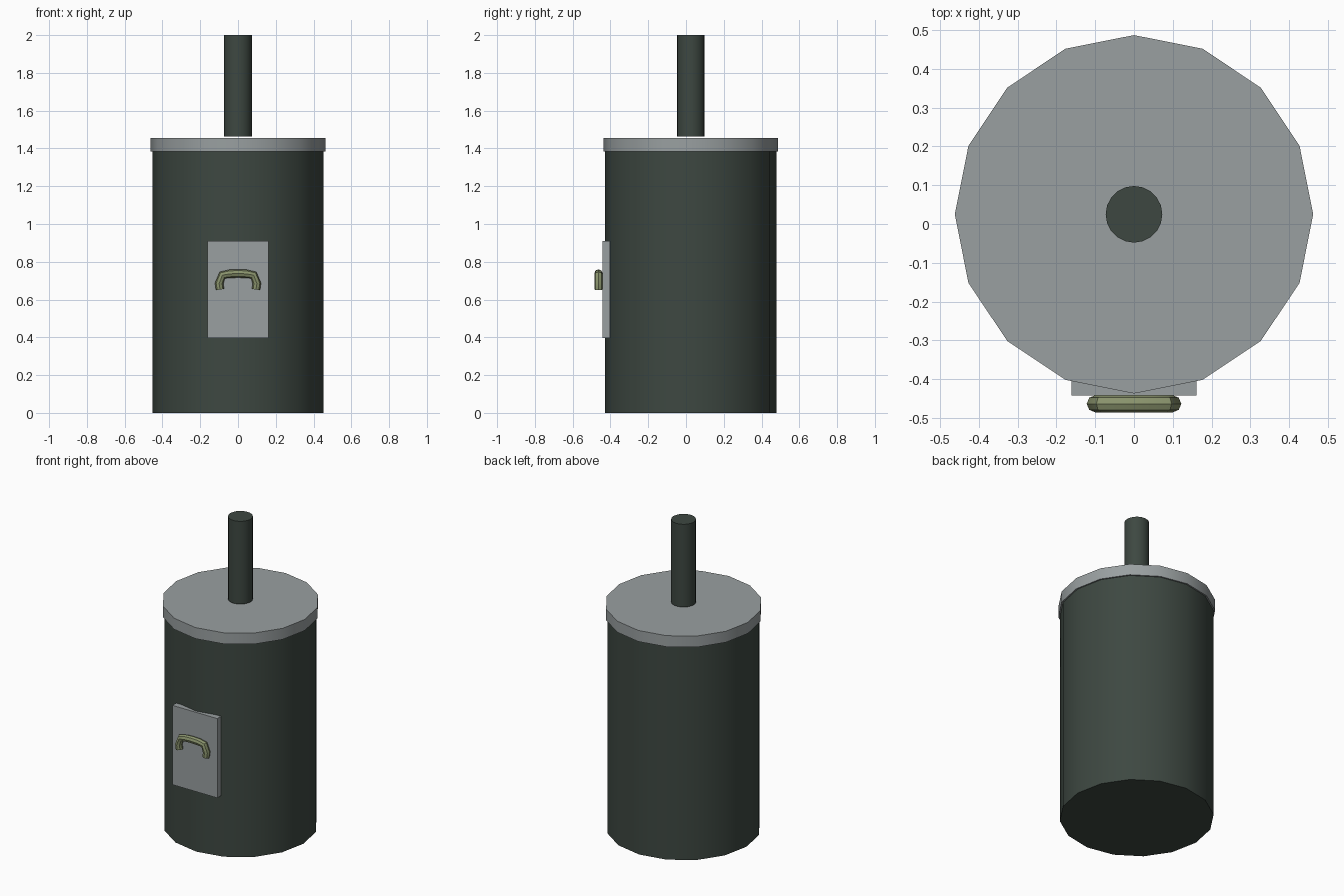
import bpy
import math

cube = bpy.data.objects.get("Cube")
if cube:
    bpy.data.objects.remove(cube, do_unlink=True)

CENTRE_Y = 0.025


def material(name, rgb):
    mat = bpy.data.materials.new(name)
    mat.use_nodes = True
    colour = (*rgb, 1.0)
    mat.diffuse_color = colour
    mat.node_tree.nodes["Principled BSDF"].inputs["Base Color"].default_value = colour
    return mat


dark_green = material("dark green", (0.047, 0.064, 0.053))
grey = material("grey metal", (0.32, 0.35, 0.355))
olive = material("olive", (0.25, 0.29, 0.15))


def smooth(obj):
    bpy.ops.object.select_all(action="DESELECT")
    obj.select_set(True)
    bpy.context.view_layer.objects.active = obj
    bpy.ops.object.shade_smooth_by_angle(angle=math.radians(40))


def cylinder(name, radius, bottom, top, mat, sides=16):
    bpy.ops.mesh.primitive_cylinder_add(
        vertices=sides, radius=radius, depth=top - bottom,
        location=(0, CENTRE_Y, (bottom + top) / 2))
    obj = bpy.context.object
    obj.name = name
    obj.data.materials.append(mat)
    smooth(obj)
    return obj


# Drum, lid and chimney
cylinder("drum_body", 0.453, 0, 1.39, dark_green)
cylinder("lid", 0.462, 1.383, 1.455, grey)
cylinder("chimney_pipe", 0.073, 1.464, 2.0, dark_green, sides=20)

# Door plate on the front
bpy.ops.mesh.primitive_cube_add(size=1, location=(0, -0.4225, 0.653))
door = bpy.context.object
door.name = "door"
door.scale = (0.322, 0.039, 0.514)
bpy.ops.object.transform_apply(location=False, rotation=False, scale=True)
door.data.materials.append(grey)

# Arched door handle: half a path, mirrored, swept with a round section
half = [(0.095, 0.653), (0.1, 0.685), (0.083, 0.729), (0.045, 0.736)]
path = [(-x, z) for x, z in half] + [(0, 0.738)] + half[::-1]
curve = bpy.data.curves.new("door_handle", "CURVE")
curve.dimensions = "3D"
curve.bevel_depth = 0.022
curve.bevel_resolution = 2
curve.use_fill_caps = True
spline = curve.splines.new("POLY")
spline.points.add(len(path) - 1)
for point, (x, z) in zip(spline.points, path):
    point.co = (x, -0.4635, z, 1)
curve.materials.append(olive)
handle = bpy.data.objects.new("door_handle", curve)
bpy.context.collection.objects.link(handle)
bpy.ops.object.select_all(action="DESELECT")
handle.select_set(True)
bpy.context.view_layer.objects.active = handle
bpy.ops.object.convert(target="MESH")
smooth(bpy.context.object)
